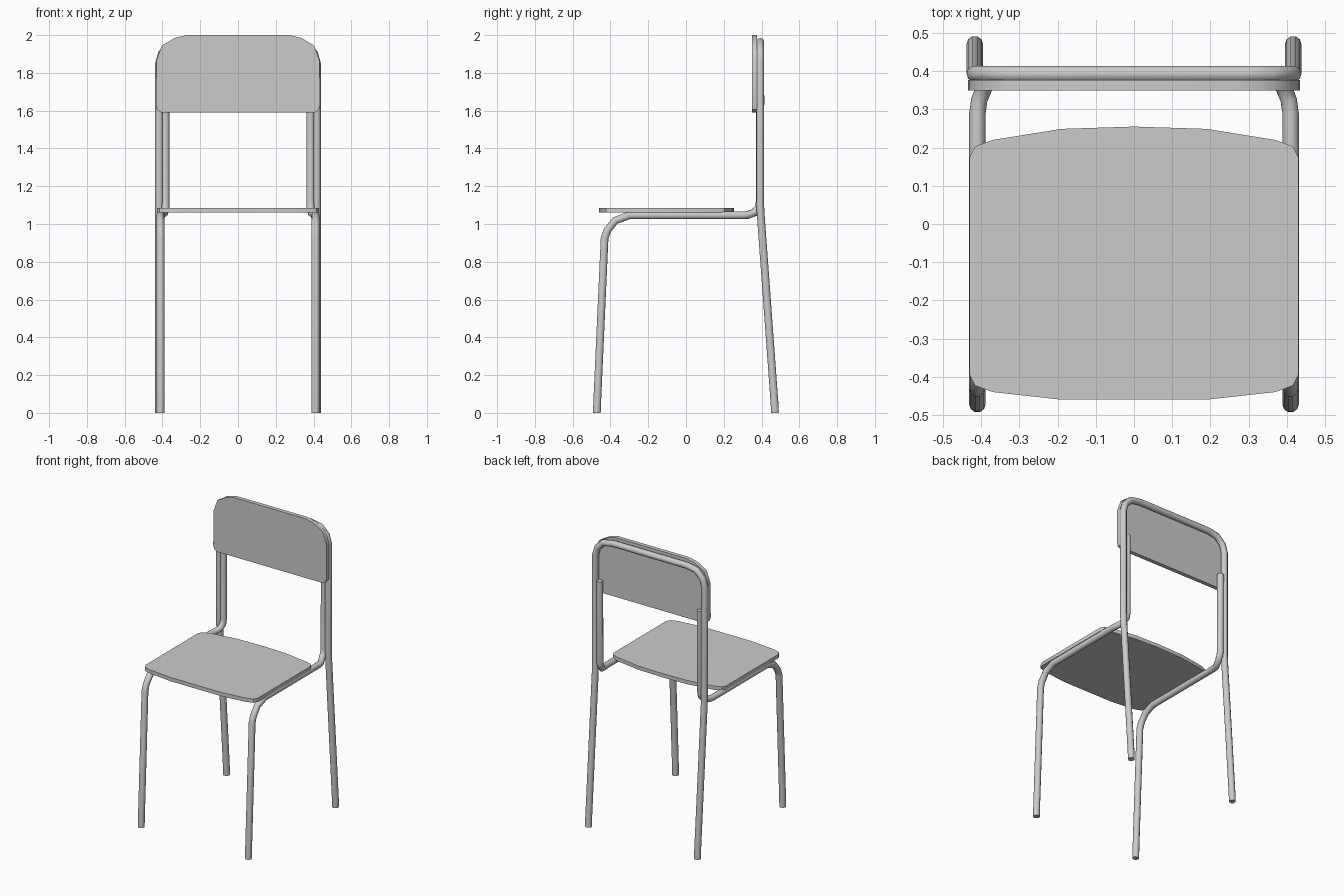
import bpy, bmesh, math
from mathutils import Vector

if "Cube" in bpy.data.objects:
    bpy.data.objects.remove(bpy.data.objects["Cube"])


def tube(name, pts, r=0.0215):
    """Round metal tube with closed ends along a polyline."""
    cu = bpy.data.curves.new(name, 'CURVE')
    cu.dimensions = '3D'
    cu.bevel_depth = r
    cu.bevel_resolution = 3
    cu.use_fill_caps = True
    sp = cu.splines.new('POLY')
    sp.points.add(len(pts) - 1)
    for p, co in zip(sp.points, pts):
        p.co = (*co, 1)
    ob = bpy.data.objects.new(name, cu)
    bpy.context.collection.objects.link(ob)
    finish(ob, True)


def board(name, half, offset):
    """Flat board: half outline (x >= 0) mirrored, then extruded by offset."""
    pts = half + [Vector((-p.x, p.y, p.z)) for p in reversed(half) if p.x > 1e-4]
    me = bpy.data.meshes.new(name)
    bm = bmesh.new()
    face = bm.faces.new([bm.verts.new(p) for p in pts])
    ext = bmesh.ops.extrude_face_region(bm, geom=[face], use_keep_orig=True)
    moved = [g for g in ext['geom'] if isinstance(g, bmesh.types.BMVert)]
    bmesh.ops.translate(bm, verts=moved, vec=offset)
    bmesh.ops.recalc_face_normals(bm, faces=bm.faces)
    bm.to_mesh(me)
    bm.free()
    ob = bpy.data.objects.new(name, me)
    bpy.context.collection.objects.link(ob)
    finish(ob, False)


def finish(ob, convert):
    bpy.ops.object.select_all(action='DESELECT')
    ob.select_set(True)
    bpy.context.view_layer.objects.active = ob
    if convert:
        bpy.ops.object.convert(target='MESH')
    bpy.ops.object.shade_smooth_by_angle(angle=math.radians(40))


# Seat board, gently bowed at front and back
seat = [(0, 0.255), (0.19, 0.249), (0.37, 0.22), (0.416, 0.203), (0.43, 0.175),
        (0.43, -0.395), (0.416, -0.423), (0.37, -0.44), (0.19, -0.46)]
board("seat", [Vector((x, y, 1.06)) for x, y in seat], (0, 0, 0.026))

# Backrest board with large rounded upper corners
back = [(0.27, 2.0), (0.335, 1.985), (0.403, 1.945), (0.432, 1.865),
        (0.434, 1.63), (0.427, 1.605), (0.405, 1.59)]
board("backrest", [Vector((x, 0.349, z)) for x, z in back], (0, 0.028, 0))

# Rear legs and the top arch: one continuous tube
half = [(0.417, 0.471, 0), (0.417, 0.468, 0.06), (0.417, 0.397, 1.03),
        (0.417, 0.393, 1.10), (0.417, 0.393, 1.85), (0.402, 0.393, 1.905),
        (0.355, 0.393, 1.95), (0.28, 0.393, 1.963)]
tube("rear_legs_and_arch", half + [(-x, y, z) for x, y, z in reversed(half)])

# Front legs: up, back under the seat, then up inside the rear tube
front = [(0.41, -0.472, 0), (0.41, -0.470, 0.06), (0.41, -0.431, 0.925),
         (0.41, -0.417, 0.965), (0.41, -0.375, 1.018), (0.41, -0.30, 1.046),
         (0.41, 0.29, 1.046), (0.405, 0.325, 1.047), (0.39, 0.362, 1.06),
         (0.384, 0.384, 1.085), (0.384, 0.391, 1.115), (0.384, 0.393, 1.68)]
for side, s in (("right", 1), ("left", -1)):
    tube("front_leg_" + side, [(s * x, y, z) for x, y, z in front])
